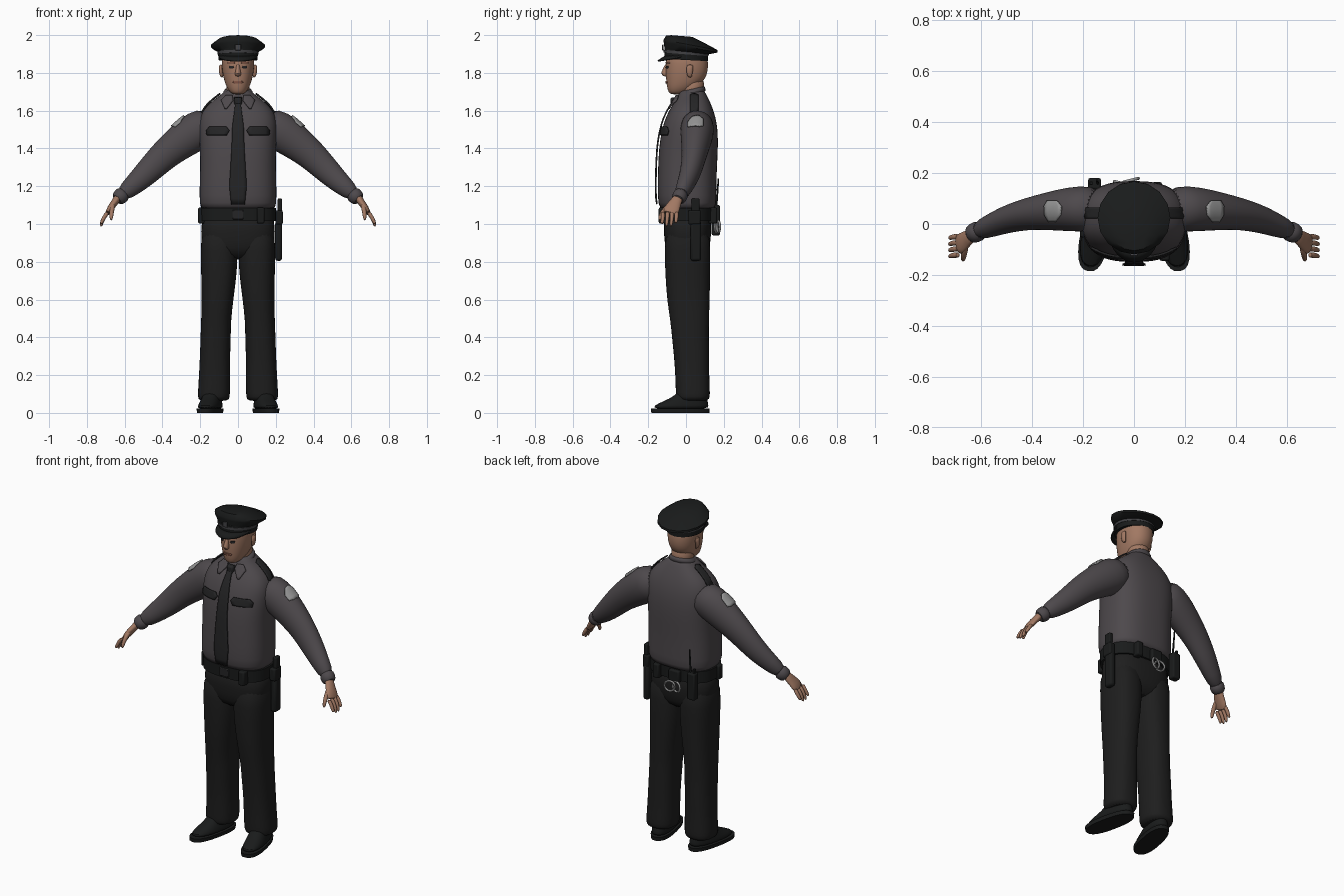
import bpy, bmesh, math
from mathutils import Vector, Matrix
from mathutils.bvhtree import BVHTree

if "Cube" in bpy.data.objects:
    bpy.data.objects.remove(bpy.data.objects["Cube"])

parts = []


def material(name, r, g, b):
    m = bpy.data.materials.new(name)
    m.use_nodes = True
    m.diffuse_color = (r, g, b, 1)
    m.node_tree.nodes["Principled BSDF"].inputs["Base Color"].default_value = (r, g, b, 1)
    return m


SHIRT = material("charcoal shirt", .075, .066, .072)
CLOTH = material("black trousers", .013, .013, .013)
LEATHER = material("black leather", .010, .011, .011)
TIE = material("dark tie", .018, .018, .019)
SKIN = material("skin", .36, .19, .125)
LIPS = material("lips", .22, .09, .06)
PATCH = material("grey patch", .30, .30, .30)
STRAP = material("grey strap", .055, .055, .06)


def finish(name, bm, mat, mirror=False, subsurf=0):
    bmesh.ops.recalc_face_normals(bm, faces=bm.faces)
    me = bpy.data.meshes.new(name)
    bm.to_mesh(me)
    bm.free()
    me.materials.append(mat)
    ob = bpy.data.objects.new(name, me)
    bpy.context.collection.objects.link(ob)
    if mirror:
        ob.modifiers.new("mirror", "MIRROR").use_mirror_merge = False
    if subsurf:
        sub = ob.modifiers.new("smooth", "SUBSURF")
        sub.levels = sub.render_levels = subsurf
    parts.append(ob)
    return ob


def loft(name, rings, mat, n=24, p=2.0, path=False, mirror=False, subsurf=1, turn=None):
    """Skin rings of (x, y, z, radius u, radius v, slope); path rings face along the path."""
    bm = bmesh.new()
    centres = [Vector(r[:3]) for r in rings]
    loops = []
    for i, r in enumerate(rings):
        u, v = Vector((1, 0, 0)), Vector((0, 1, r[5] if len(r) > 5 else 0))
        if path:
            t = (centres[min(i + 1, len(rings) - 1)] - centres[max(i - 1, 0)]).normalized()
            v = Vector((0, 1, 0))
            v = (v - t * v.dot(t)).normalized()
            u = t.cross(v)
        loop = []
        for k in range(n):
            a = math.tau * k / n
            c, s = math.cos(a), math.sin(a)
            cu = math.copysign(abs(c) ** (2 / p), c) * r[3]
            sv = math.copysign(abs(s) ** (2 / p), s) * r[4]
            loop.append(bm.verts.new(centres[i] + u * cu + v * sv))
        loops.append(loop)
    for a, b in zip(loops, loops[1:]):
        for k in range(n):
            bm.faces.new((a[k], a[(k + 1) % n], b[(k + 1) % n], b[k]))
    bm.faces.new(loops[0])
    bm.faces.new(loops[-1])
    if turn:
        bmesh.ops.transform(bm, matrix=turn, verts=bm.verts)
    return finish(name, bm, mat, mirror, subsurf)


def box(name, centre, size, mat, bevel=.008, mirror=False):
    bm = bmesh.new()
    bmesh.ops.create_cube(bm, size=1, matrix=Matrix.Translation(centre) @ Matrix.Diagonal((*size, 1)))
    ob = finish(name, bm, mat, mirror)
    mod = ob.modifiers.new("bevel", "BEVEL")
    mod.width, mod.segments = bevel, 2
    return ob


def drape(name, rows, target, mat, from_front=True, lift=.006, mirror=False, cols=5, steps=3):
    """Lay a thin plate of rows (height, left, right) on a surface, from the front or the top."""
    tree = BVHTree.FromObject(target, bpy.context.evaluated_depsgraph_get())
    d = Vector((0, 1, 0)) if from_front else Vector((0, 0, -1))
    fine = []
    for a, b in zip(rows, rows[1:]):
        fine += [[p + (q - p) * s / steps for p, q in zip(a, b)] for s in range(steps)]
    fine.append(rows[-1])
    bm = bmesh.new()
    grid = []
    for h, left, right in fine:
        line = []
        for c in range(cols + 1):
            x = left + (right - left) * c / cols
            start = Vector((x, -1, h)) if from_front else Vector((x, h, 3))
            hit = tree.ray_cast(start, d)[0]
            line.append(bm.verts.new(hit - d * lift) if hit else None)
        grid.append(line)
    for a, b in zip(grid, grid[1:]):
        for c in range(cols):
            quad = (a[c], a[c + 1], b[c + 1], b[c])
            if all(quad):
                bm.faces.new(quad)
    ob = finish(name, bm, mat, mirror)
    mod = ob.modifiers.new("thickness", "SOLIDIFY")
    mod.thickness, mod.offset = .008, 0
    return ob


# Shirt
torso = loft("shirt_body", [
    (0, .010, 1.07, .197, .143), (0, .006, 1.10, .204, .154), (0, .005, 1.2, .204, .156),
    (0, .008, 1.3, .201, .156), (0, .013, 1.4, .202, .157), (0, .020, 1.5, .210, .149),
    (0, .025, 1.57, .203, .131), (0, .03, 1.62, .173, .109), (0, .035, 1.66, .125, .086),
    (0, .035, 1.69, .082, .07), (0, .03, 1.715, .064, .062)], SHIRT, n=32, p=2.6)
sleeve = loft("sleeve", [
    (.13, .06, 1.54, .085, .085), (.21, .06, 1.50, .108, .092), (.29, .055, 1.445, .096, .082),
    (.38, .045, 1.375, .082, .068), (.44, .034, 1.315, .074, .06), (.50, .018, 1.255, .065, .054),
    (.56, -.006, 1.20, .053, .045), (.62, -.03, 1.15, .04, .037)], SHIRT, path=True, mirror=True)
loft("sleeve_cuff", [(.60, -.022, 1.166, .045, .042), (.625, -.034, 1.144, .042, .04),
                     (.645, -.045, 1.125, .036, .036)], SHIRT, path=True, mirror=True)
loft("collar", [(0, .03, 1.675, .088, .078, .2), (0, .03, 1.70, .078, .073, .25),
                (0, .03, 1.72, .070, .068, .28)], SHIRT)
drape("collar_flap", [(1.68, .03, .065), (1.655, .025, .09), (1.61, .06, .07)],
      torso, SHIRT, lift=.012, mirror=True)
drape("tie", [(1.67, -.022, .022), (1.625, -.016, .016), (1.52, -.03, .03), (1.4, -.034, .034),
              (1.2, -.046, .046), (1.105, -.036, .036)], torso, TIE, lift=.012)
box("tie_knot", (0, -.068, 1.65), (.042, .03, .04), TIE, .01)
drape("pocket_flap", [(1.515, .06, .15), (1.495, .045, .168), (1.47, .06, .165)],
      torso, TIE, lift=.008, mirror=True)
drape("epaulette", [(.065, .105, .185), (.045, .095, .20), (.022, .105, .19)],
      torso, TIE, False, .010, True)
drape("shoulder_patch", [(.09, .30, .34), (.07, .285, .352), (.035, .287, .35), (.01, .305, .335)],
      sleeve, PATCH, False, .005, True)

# Hands
loft("palm", [(.63, -.036, 1.15, .022, .027), (.652, -.055, 1.115, .019, .031),
              (.675, -.073, 1.085, .018, .042), (.695, -.086, 1.05, .013, .043)],
     SKIN, n=16, path=True, mirror=True)
for i, tip in enumerate((1.0, .985, .985, 1.005)):
    y = -.122 + i * .024
    loft(f"finger_{i + 1}", [(.688, y, 1.065, .012, .0125), (.706, y, 1.04, .011, .011),
                             (.719, y - .003, 1.015, .010, .010), (.726, y - .006, tip, .007, .007)],
         SKIN, n=10, path=True, mirror=True)
loft("thumb", [(.658, -.075, 1.11, .014, .015), (.668, -.115, 1.075, .013, .014),
               (.670, -.135, 1.045, .011, .011), (.672, -.142, 1.018, .007, .008)],
     SKIN, n=10, path=True, mirror=True)

# Trousers and shoes
loft("trouser_seat", [(0, .008, 1.085, .196, .13), (0, .008, .95, .197, .126),
                      (0, .008, .87, .190, .119), (0, .008, .81, .11, .085)], CLOTH, n=32, p=2.6)
loft("trouser_leg", [
    (.10, .008, 1.0, .096, .12), (.10, .008, .85, .098, .122), (.10, .009, .75, .096, .12),
    (.108, .012, .6, .084, .114), (.117, .02, .48, .079, .102), (.118, .023, .4, .081, .098),
    (.122, .03, .3, .080, .094), (.124, .033, .2, .083, .090), (.127, .036, .12, .085, .091),
    (.128, .037, .085, .085, .090), (.129, .036, .06, .079, .083)], CLOTH, p=2.4, mirror=True)
splay = Matrix.Translation((.148, -.03, 0)) @ Matrix.Rotation(math.radians(12), 4, "Z")
loft("shoe_sole", [(0, 0, 0, .058, .157), (0, 0, .022, .060, .159)], LEATHER,
     p=2.5, mirror=True, subsurf=0, turn=splay)
loft("shoe_upper", [(0, .002, .018, .058, .154), (0, .004, .04, .056, .148),
                    (0, .03, .062, .051, .118), (0, .055, .09, .046, .085),
                    (0, .065, .13, .042, .06)], LEATHER, p=2.4, mirror=True, turn=splay)

# Belt and its gear
loft("belt", [(0, .006, 1.015, .201, .136), (0, .006, 1.085, .202, .138)], LEATHER, n=32, p=2.6, subsurf=0)
box("buckle", (0, -.132, 1.05), (.06, .012, .05), TIE, .004)
for name, x, y in (("front_pouch", .12, -.122), ("side_pouch", -.192, -.03), ("rear_pouch", .09, .142)):
    box(name, (x, y, 1.045), (.04, .045, .085), LEATHER)
box("holster", (.215, .052, .91), (.036, .056, .21), LEATHER, .012)
box("holster_top", (.218, .045, 1.035), (.038, .066, .075), LEATHER)
box("pistol_grip", (.222, .05, 1.09), (.024, .042, .09), LEATHER, .006)
box("radio", (-.155, .158, 1.02), (.05, .045, .16), LEATHER)
box("radio_knob", (-.168, .160, 1.11), (.012, .014, .03), LEATHER, .003)
loft("radio_antenna", [(-.142, .160, 1.09, .006, .006), (-.145, .172, 1.24, .004, .004)],
     LEATHER, n=8, subsurf=0)
box("cuff_case", (-.03, .148, 1.045), (.07, .03, .07), LEATHER)
for side in (-1, 1):
    bpy.ops.mesh.primitive_torus_add(
        major_segments=20, minor_segments=8, major_radius=.03, minor_radius=.006,
        location=(-.03 + side * .018, .166 + side * .006, .985),
        rotation=(math.radians(90), 0, side * .25))
    ob = bpy.context.object
    ob.name = "handcuff_" + ("left" if side > 0 else "right")
    ob.data.materials.append(PATCH)
    parts.append(ob)

# Head
loft("neck", [(0, .032, 1.66, .062, .062), (0, .03, 1.72, .06, .064), (0, .035, 1.78, .064, .066)], SKIN)
head = loft("head", [
    (0, -.050, 1.685, .026, .032), (0, -.038, 1.70, .045, .056), (0, -.022, 1.725, .061, .079),
    (0, -.006, 1.755, .072, .099), (0, .002, 1.79, .081, .110), (0, .005, 1.83, .086, .113),
    (0, .005, 1.87, .087, .112), (0, .005, 1.91, .08, .10)], SKIN, p=2.2)
loft("nose", [(0, -.100, 1.85, .009, .010), (0, -.108, 1.82, .011, .015),
              (0, -.112, 1.797, .018, .024), (0, -.106, 1.78, .014, .012)], SKIN, n=12)
loft("ear", [(.084, .022, 1.775, .006, .009), (.09, .018, 1.79, .010, .015),
             (.092, .02, 1.83, .012, .021), (.09, .022, 1.845, .007, .013)], SKIN, n=12, mirror=True)
drape("mouth", [(1.757, -.022, .022), (1.750, -.028, .028), (1.743, -.016, .016)], head, LIPS, lift=.001)
drape("eye", [(1.836, .024, .044), (1.828, .022, .046), (1.822, .028, .04)], head, TIE, lift=0, mirror=True)
drape("eyebrow", [(1.858, .018, .052), (1.850, .016, .054)], head, LIPS, lift=.001, mirror=True)

# Peaked cap
loft("cap_band", [(0, .002, 1.868, .103, .114, -.05), (0, .002, 1.92, .107, .117, -.1)],
     LEATHER, subsurf=0)
loft("cap_strap", [(0, .001, 1.898, .108, .119, -.08), (0, .001, 1.912, .109, .120, -.09)],
     STRAP, subsurf=0)
loft("cap_crown", [(0, .004, 1.910, .107, .117, -.1), (0, .025, 1.935, .142, .143, -.19),
                   (0, .024, 1.948, .143, .143, -.19), (0, -.003, 1.978, .102, .102, -.2),
                   (0, -.022, 1.995, .055, .055, -.08)], LEATHER, n=16, subsurf=0)
box("cap_badge", (0, -.122, 1.935), (.03, .008, .032), STRAP, .003)
bm = bmesh.new()
edges = []
for i in range(17):
    a = math.radians(-80 + 10 * i)
    s, c = math.sin(a), math.cos(a)
    edges.append((bm.verts.new((.102 * s, -.108 * c, 1.893)),
                  bm.verts.new((.106 * s, -.005 - .146 * c, 1.888 - .022 * c))))
for a, b in zip(edges, edges[1:]):
    bm.faces.new((a[0], b[0], b[1], a[1]))
visor = finish("cap_visor", bm, LEATHER)
visor.modifiers.new("thickness", "SOLIDIFY").thickness = .008

# Smooth shading with crisp edges
bpy.ops.object.select_all(action="DESELECT")
for ob in parts:
    ob.select_set(True)
bpy.context.view_layer.objects.active = torso
bpy.ops.object.shade_smooth_by_angle(angle=math.radians(45))
